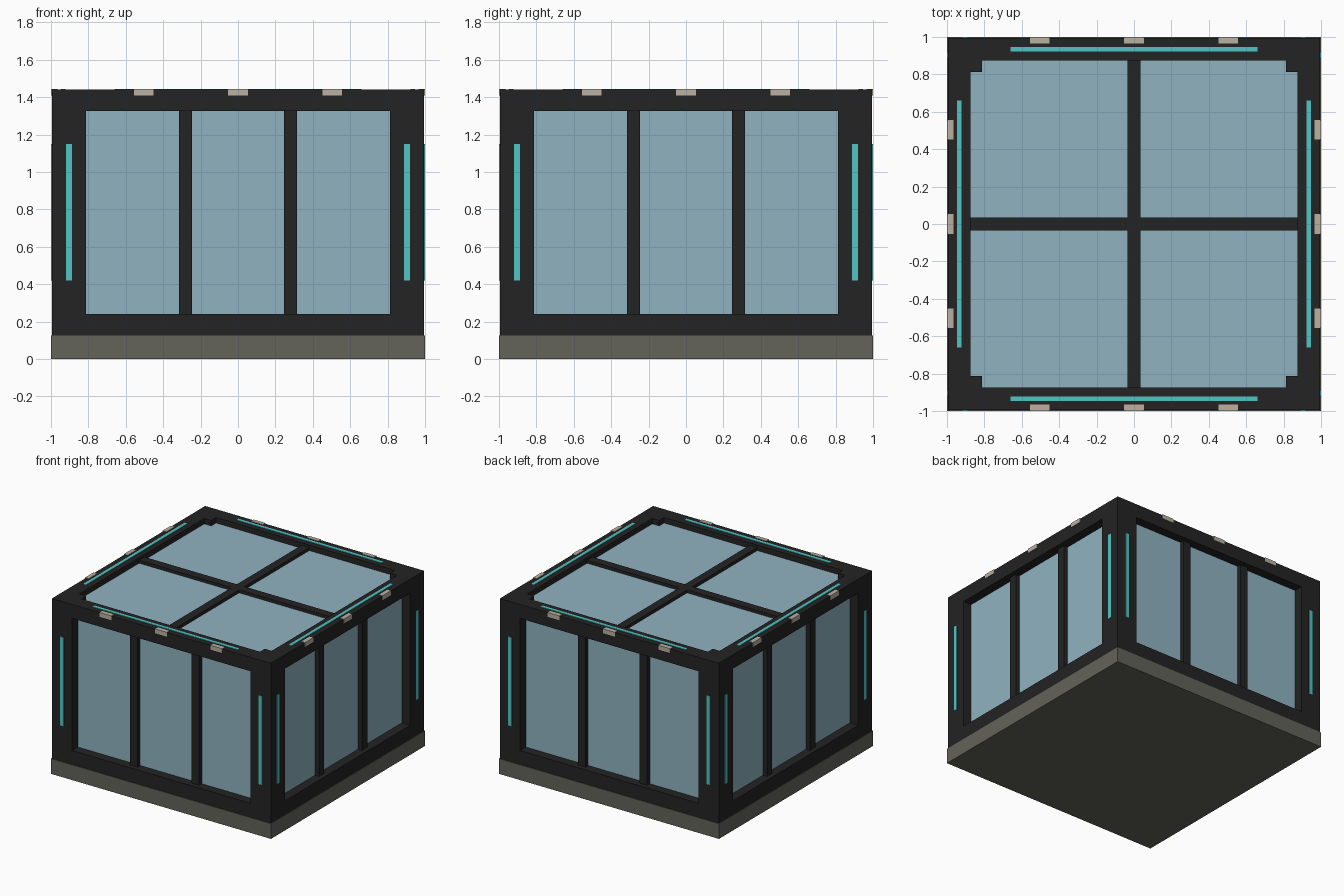
import bpy
import bmesh
from math import pi
from mathutils import Matrix

cube = bpy.data.objects.get("Cube")
if cube:
    bpy.data.objects.remove(cube, do_unlink=True)


def material(name, r, g, b):
    m = bpy.data.materials.new(name)
    m.use_nodes = True
    m.diffuse_color = (r, g, b, 1)
    m.node_tree.nodes["Principled BSDF"].inputs["Base Color"].default_value = (r, g, b, 1)
    return m


CHARCOAL = material("charcoal frame", 0.017, 0.017, 0.017)
STONE = material("grey stone", 0.125, 0.125, 0.103)
GLASS = material("blue glass", 0.28, 0.45, 0.53)
CYAN = material("cyan light", 0.083, 0.56, 0.56)
BEIGE = material("beige clip", 0.49, 0.44, 0.355)

OUT = 0.995      # outer face of the frame
POST = 0.812     # inner edge of the corner posts
RAIL = 0.875     # inner edge of the rails
FLOOR, TOP = 0.125, 1.44
SILL, HEAD = 0.24, 1.325


def box(name, mat, x, y, z, turn=0):
    """Box from (min, max) ranges, turned about the vertical axis in quarter steps."""
    bm = bmesh.new()
    bmesh.ops.create_cube(bm, size=1)
    for v in bm.verts:
        v.co = [r[0] if c < 0 else r[1] for c, r in zip(v.co, (x, y, z))]
    bm.transform(Matrix.Rotation(turn * pi / 2, 4, "Z"))
    mesh = bpy.data.meshes.new(name)
    bm.to_mesh(mesh)
    bm.free()
    mesh.materials.append(mat)
    obj = bpy.data.objects.new(name, mesh)
    bpy.context.collection.objects.link(obj)
    return obj


def around(centre, half):
    return (centre - half, centre + half)


# Plinth
box("base", STONE, (-1, 1), (-1, 1), (0, FLOOR))

# Four identical walls
for turn, side in enumerate(("front", "left", "back", "right")):
    box(side + "_corner_post", CHARCOAL, (POST, OUT), (-OUT, -POST), (FLOOR, TOP), turn)
    box(side + "_bottom_rail", CHARCOAL, (-POST, POST), (-OUT, -RAIL), (FLOOR, SILL), turn)
    box(side + "_top_rail", CHARCOAL, (-POST, POST), (-OUT, -RAIL), (HEAD, TOP), turn)
    box(side + "_glass", GLASS, (-POST, POST), around(-0.91, 0.01), (SILL, HEAD), turn)
    for x in (-0.28, 0.28):
        box(side + "_mullion", CHARCOAL, around(x, 0.035), (-0.955, -0.87), (SILL, HEAD), turn)
    # Light strips beside the window and along the roof edge
    for x in (-0.903, 0.903):
        box(side + "_light_strip", CYAN, around(x, 0.016), (-0.999, -0.99), (0.42, 1.15), turn)
    box(side + "_roof_light_strip", CYAN, (-0.66, 0.66), around(-0.934, 0.013),
        (TOP - 0.005, TOP + 0.004), turn)
    # Clips on the top edge
    for x in (-0.504, 0, 0.504):
        box(side + "_clip", BEIGE, around(x, 0.053), (-1, -0.966), (1.408, TOP + 0.004), turn)

# Roof panes and the cross bars over them
box("roof_glass", GLASS, (-RAIL, RAIL), (-RAIL, RAIL), (1.375, 1.395))
box("roof_bar_long", CHARCOAL, around(0, 0.035), (-RAIL, RAIL), (1.35, 1.42))
for name, x in (("right_roof_bar", (-RAIL, -0.035)), ("left_roof_bar", (0.035, RAIL))):
    box(name, CHARCOAL, x, around(0, 0.035), (1.35, 1.42))
